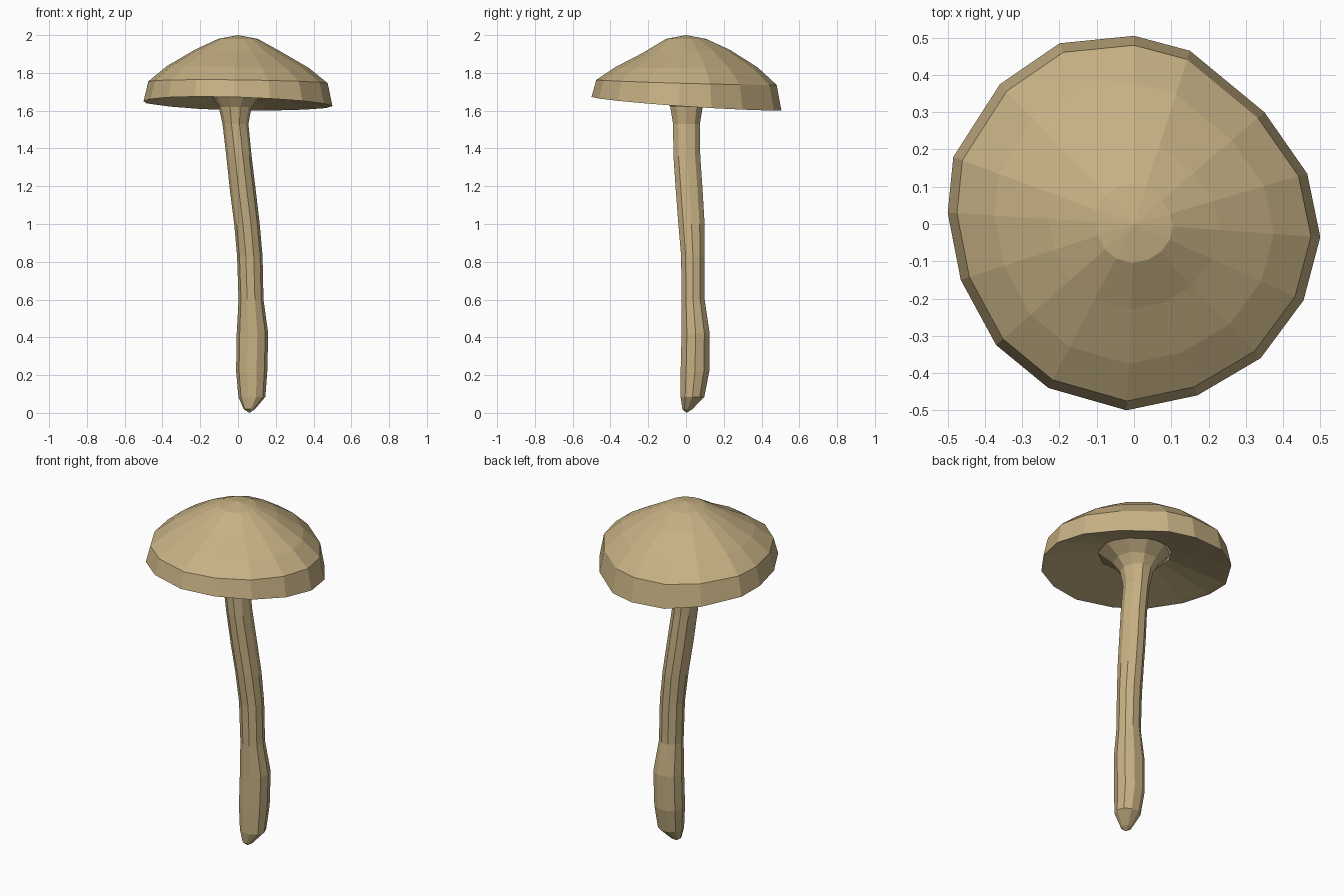
import bpy, bmesh, math

if "Cube" in bpy.data.objects:
    bpy.data.objects.remove(bpy.data.objects["Cube"])

tan = bpy.data.materials.new("mushroom tan")
tan.diffuse_color = (0.57, 0.44, 0.23, 1)
tan.use_nodes = True
tan.node_tree.nodes["Principled BSDF"].inputs["Base Color"].default_value = tan.diffuse_color


def loft(name, rings, start=None, end=None):
    """Skin a list of point rings; optional tip points close the ends."""
    bm = bmesh.new()
    loops = [[bm.verts.new(p) for p in ring] for ring in rings]
    n = len(loops[0])
    for a, b in zip(loops, loops[1:]):
        for i in range(n):
            j = (i + 1) % n
            bm.faces.new((a[i], a[j], b[j], b[i]))
    for tip, loop in ((start, loops[0]), (end, loops[-1])):
        if tip:
            t = bm.verts.new(tip)
            for i in range(n):
                bm.faces.new((t, loop[i], loop[(i + 1) % n]))
    bmesh.ops.recalc_face_normals(bm, faces=bm.faces)
    me = bpy.data.meshes.new(name)
    bm.to_mesh(me)
    bm.free()
    me.materials.append(tan)
    ob = bpy.data.objects.new(name, me)
    bpy.context.collection.objects.link(ob)
    return ob


# Cap: uneven sixteen-sided rim seen from above
rim = [(0, .505), (.15, .465), (.35, .30), (.465, .135), (.5, -.035),
       (.455, -.205), (.34, -.36), (.17, -.46), (-.02, -.5), (-.23, -.44),
       (-.37, -.325), (-.465, -.15), (-.5, .03), (-.485, .18), (-.36, .375),
       (-.2, .485)]

# (scale of rim, height, tilt amount, front dent): crown down, then underside in
cap_profile = [(.21, 1.98, 0, 0), (.46, 1.922, 0, .02), (.75, 1.835, .2, .012),
               (.95, 1.75, .4, 0), (1, 1.637, 1, 0), (.96, 1.642, 1, 0),
               (.38, 1.725, .4, 0)]


def cap_ring(s, z, tilt, dent):
    pts = []
    for x, y in rim:
        facing = max(0, math.cos(math.atan2(y, x) + math.radians(60)))
        pts.append((x * s, y * s,
                    z - tilt * s * (.03 * x + .07 * y) - dent * facing))
    return pts


loft("mushroom_cap", [cap_ring(*p) for p in cap_profile], start=(0, 0, 2.0))

# Stem: bent stalk, each ring given by its x and y extents
stem_profile = [  # z, x min, x max, y min, y max
    (.02, .03, .09, -.02, .035),
    (.085, .002, .145, -.03, .098),
    (.22, -.01, .155, -.03, .125),
    (.42, -.007, .16, -.025, .127),
    (.60, .003, .135, -.025, .1),
    (.83, -.005, .13, -.027, .1),
    (1.0, -.02, .115, -.042, .1),
    (1.17, -.042, .095, -.055, .09),
    (1.36, -.062, .072, -.068, .077),
    (1.53, -.082, .055, -.07, .075),
    (1.62, -.102, .072, -.085, .09),
    (1.67, -.135, .112, -.12, .122),
    (1.726, -.19, .19, -.19, .19),
]
SIDES = 10


def stem_ring(z, x0, x1, y0, y1):
    ring = []
    for i in range(SIDES):
        a = 2 * math.pi * i / SIDES
        ring.append(((x0 + x1) / 2 + (x1 - x0) / 2 * math.cos(a),
                     (y0 + y1) / 2 + (y1 - y0) / 2 * math.sin(a) * 1.03, z))
    return ring


loft("mushroom_stem", [stem_ring(*p) for p in stem_profile],
     start=(.06, .003, 0))
